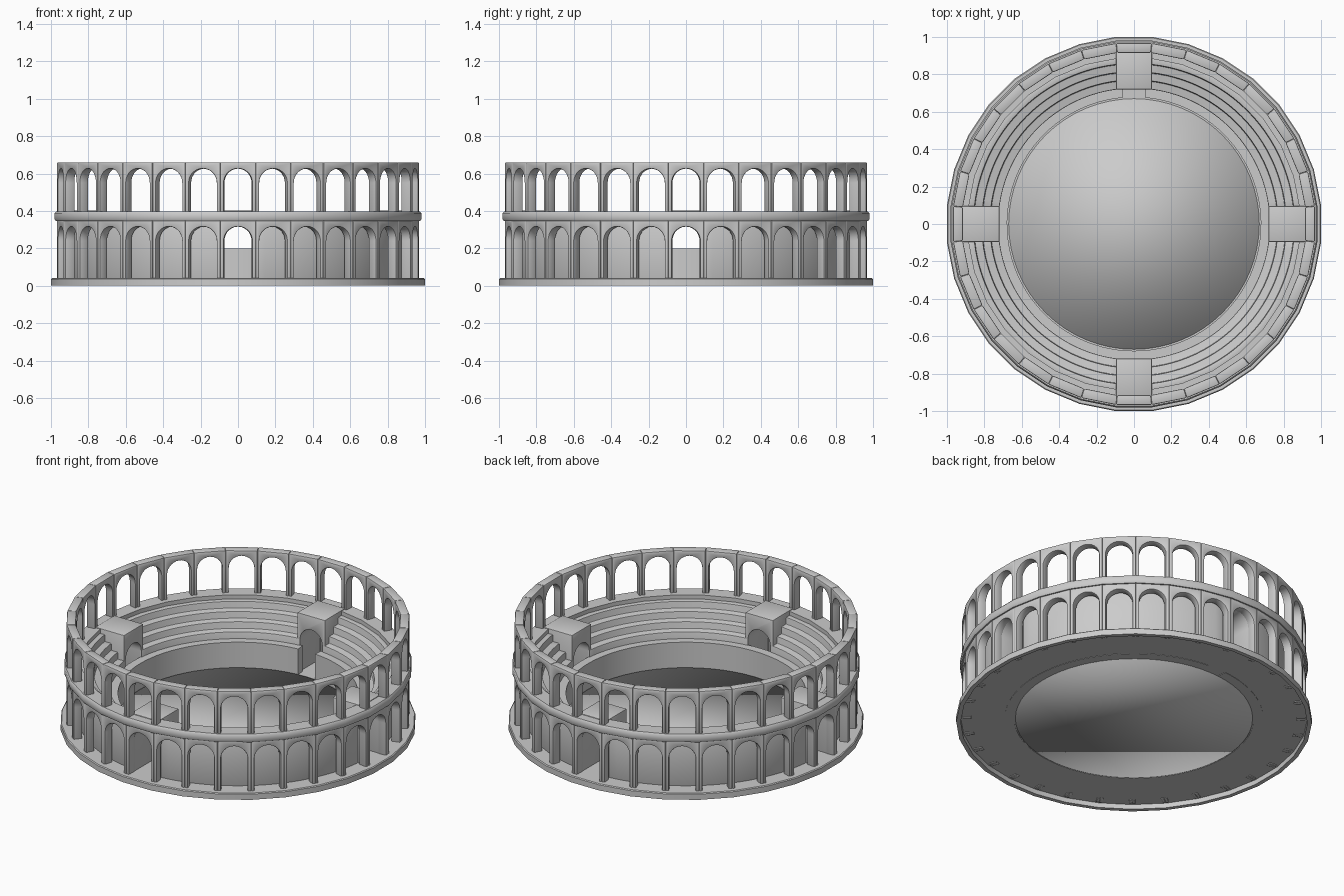
import bpy, bmesh
from math import pi, sin, cos, radians

cube = bpy.data.objects.get("Cube")
if cube:
    bpy.data.objects.remove(cube, do_unlink=True)

BAYS = 32
stone = bpy.data.materials.new("pale grey stone")
stone.use_nodes = True
GREY = (0.6, 0.6, 0.6, 1)
stone.diffuse_color = GREY
stone.node_tree.nodes["Principled BSDF"].inputs["Base Color"].default_value = GREY


def finish(bm, name, bevel=0, full_smooth=False):
    """Turn a bmesh into a stone object with soft edges."""
    bmesh.ops.recalc_face_normals(bm, faces=bm.faces[:])
    mesh = bpy.data.meshes.new(name)
    bm.to_mesh(mesh)
    bm.free()
    obj = bpy.data.objects.new(name, mesh)
    bpy.context.collection.objects.link(obj)
    mesh.materials.append(stone)
    bpy.ops.object.select_all(action='DESELECT')
    obj.select_set(True)
    bpy.context.view_layer.objects.active = obj
    if bevel:
        mod = obj.modifiers.new("soft edges", 'BEVEL')
        mod.width = bevel
        mod.segments = 2
        mod.limit_method = 'ANGLE'
        mod.angle_limit = radians(40)
        bpy.ops.object.modifier_apply(modifier=mod.name)
    if full_smooth:
        bpy.ops.object.shade_smooth()
    else:
        bpy.ops.object.shade_smooth_by_angle(angle=radians(40))
    return obj


def sweep(bm, profile, start, end, steps):
    """Sweep a closed (radius, height) profile around z, capped if not a full turn."""
    closed = abs(end - start - 2 * pi) < 1e-6
    rings = []
    for i in range(steps if closed else steps + 1):
        a = start + (end - start) * i / steps
        rings.append([bm.verts.new((r * cos(a), r * sin(a), z)) for r, z in profile])
    n = len(profile)
    for i in range(steps):
        a, b = rings[i], rings[(i + 1) % len(rings)]
        for j in range(n):
            k = (j + 1) % n
            bm.faces.new((a[j], b[j], b[k], a[k]))
    if not closed:
        bm.faces.new(rings[0])
        bm.faces.new(rings[-1])


def full_ring(name, profile):
    """Polygonal ring with one flat side per bay."""
    bm = bmesh.new()
    half = pi / BAYS
    sweep(bm, [(r / cos(half), z) for r, z in profile], half, half + 2 * pi, BAYS)
    finish(bm, name)


def arch_block(bm, angle, r_in, r_out, half_w, half_open, z0, z1, spring, taper):
    """Wall block facing outward at an angle, pierced by a round arch open at its foot."""
    outline = [(half_w, z0), (half_w, z1), (-half_w, z1), (-half_w, z0), (-half_open, z0)]
    for i in range(15):
        t = pi - pi * i / 14
        outline.append((half_open * cos(t), spring + half_open * sin(t)))
    outline.append((half_open, z0))
    loops = []
    for r in (r_in, r_out):
        s = r / r_out if taper else 1
        loops.append([bm.verts.new((r * cos(angle) - u * s * sin(angle),
                                    r * sin(angle) + u * s * cos(angle), z))
                      for u, z in outline])
    a, b = loops
    bm.faces.new(a)
    bm.faces.new(b)
    for j in range(len(a)):
        k = (j + 1) % len(a)
        bm.faces.new((a[j], a[k], b[k], b[j]))


# Foundation ring standing on a thin rim, and the cornice between the two tiers
full_ring("foundation_ring", [(0.66, 0.03), (0.975, 0.03), (0.975, 0), (1, 0),
                              (1, 0.035), (0.995, 0.04), (0.66, 0.04)])
full_ring("cornice", [(0.885, 0.347), (0.975, 0.347), (0.98, 0.355), (0.98, 0.388),
                      (0.973, 0.397), (0.885, 0.397)])

# Arena floor
bm = bmesh.new()
bmesh.ops.create_cone(bm, cap_ends=True, segments=64, radius1=0.67, radius2=0.67, depth=0.019)
bmesh.ops.translate(bm, verts=bm.verts[:], vec=(0, 0, 0.0355))
finish(bm, "arena_floor", full_smooth=True)

# Podium wall, with a gate gap at the back
bm = bmesh.new()
gap = 0.086
sweep(bm, [(0.678, 0.028), (0.73, 0.028), (0.73, 0.2), (0.678, 0.2)],
      pi / 2 + gap, pi / 2 + 2 * pi - gap, 96)
finish(bm, "podium_wall")

# Stepped seating in four quarters between the entrances
steps = [(0.9, 0.033), (0.725, 0.033)]
for k in range(4):
    r, z = 0.725 + 0.044 * k, 0.243 + 0.043 * k
    steps += [(r, z), (r + 0.044, z)]
steps[-1] = (0.9, steps[-1][1])
bm = bmesh.new()
for q in range(4):
    sweep(bm, steps, q * pi / 2 + 0.104, (q + 1) * pi / 2 - 0.104, 24)
finish(bm, "seating", bevel=0.006)

# Vaulted entrance tunnels
bm = bmesh.new()
for q in range(4):
    arch_block(bm, q * pi / 2, 0.72, 0.92, 0.095, 0.076, 0.033, 0.401, 0.24, False)
finish(bm, "entrance_tunnels", bevel=0.003)

# Two tiers of arches
for name, z0, z1, spring in (("lower_arcade", 0.025, 0.36, 0.24),
                             ("upper_arcade", 0.38, 0.66, 0.55)):
    bm = bmesh.new()
    for i in range(BAYS):
        arch_block(bm, i * 2 * pi / BAYS, 0.915, 0.967, 0.0952, 0.076, z0, z1, spring, True)
    finish(bm, name, bevel=0.006)
